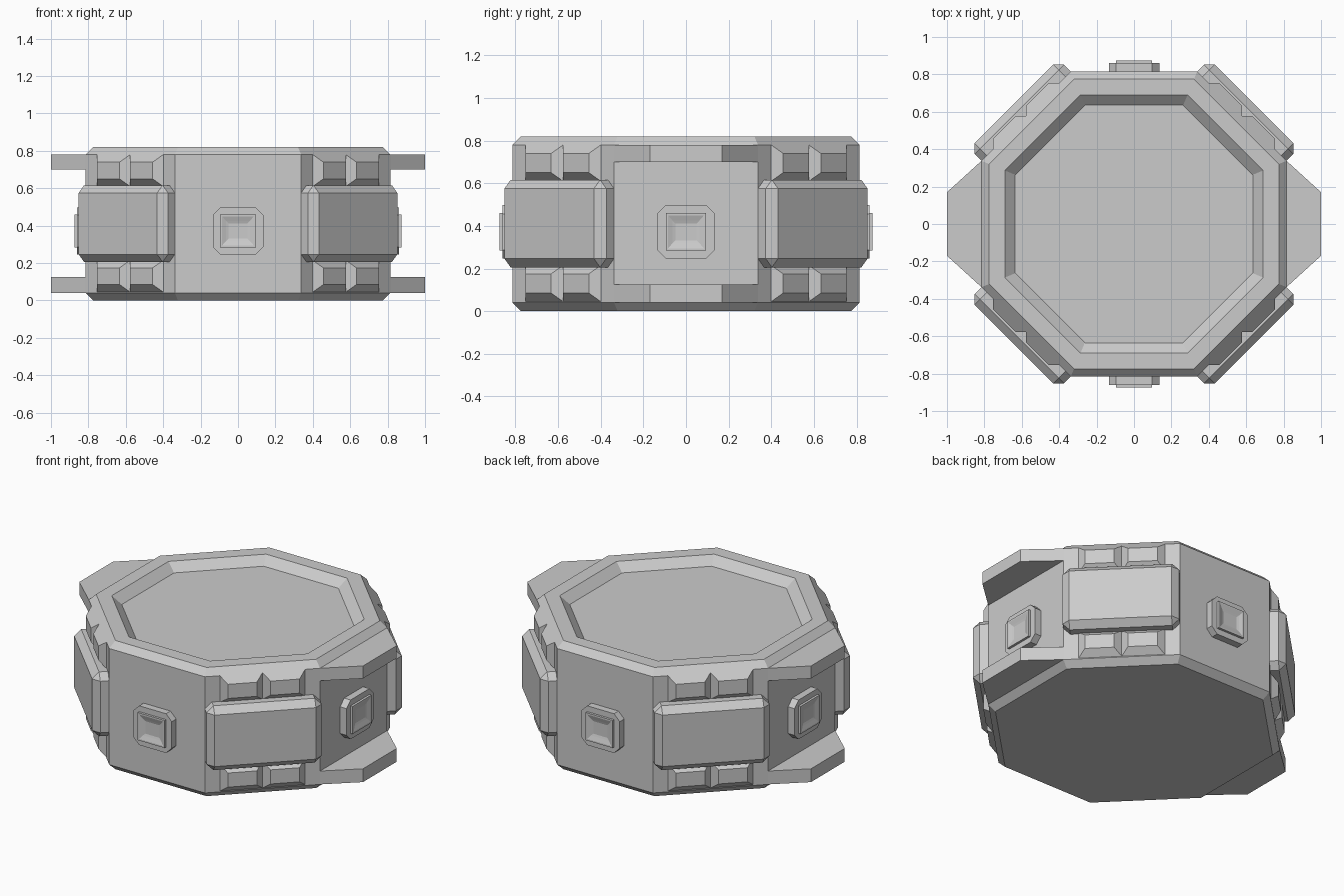
import bpy, bmesh
from math import pi, sin, cos
from mathutils import Matrix

if "Cube" in bpy.data.objects:
    bpy.data.objects.remove(bpy.data.objects["Cube"])


def loft(name, rings, matrix=None):
    """Join equal-length point rings with quads and cap both ends."""
    bm = bmesh.new()
    loops = [[bm.verts.new(p) for p in ring] for ring in rings]
    n = len(loops[0])
    for a, b in zip(loops, loops[1:]):
        for i in range(n):
            j = (i + 1) % n
            bm.faces.new((a[i], a[j], b[j], b[i]))
    bm.faces.new(loops[0])
    bm.faces.new(loops[-1])
    return finish(name, bm, matrix)


def finish(name, bm, matrix=None):
    bmesh.ops.recalc_face_normals(bm, faces=bm.faces)
    mesh = bpy.data.meshes.new(name)
    bm.to_mesh(mesh)
    bm.free()
    obj = bpy.data.objects.new(name, mesh)
    bpy.context.collection.objects.link(obj)
    if matrix:
        obj.matrix_world = matrix
    return obj


def octagon(apothem, z):
    r = apothem / cos(pi / 8)
    return [(r * cos(pi / 8 + i * pi / 4), r * sin(pi / 8 + i * pi / 4), z) for i in range(8)]


def rect(d, s0, s1, z0, z1):
    """Upright rectangle at distance d along local +x."""
    return [(d, s0, z0), (d, s1, z0), (d, s1, z1), (d, s0, z1)]


def cut_rect(d, w, h, c, z):
    """Upright rectangle with clipped corners."""
    return [(d, s, z + t) for s, t in ((w - c, -h), (w, c - h), (w, h - c), (w - c, h),
                                       (c - w, h), (-w, h - c), (-w, c - h), (c - w, -h))]


# Octagonal body with chamfered rims and a recessed top
loft("body", [octagon(a, z) for a, z in
              ((0.775, 0), (0.815, 0.04), (0.815, 0.78), (0.775, 0.82), (0.69, 0.82), (0.635, 0.77))])

# Emblem-like sockets on the four straight sides
ZC = 0.372
for k in range(4):
    turn = Matrix.Rotation(k * pi / 2, 4, 'Z')
    loft("socket_plate", [cut_rect(0.80, 0.135, 0.125, 0.04, ZC),
                          cut_rect(0.86, 0.135, 0.125, 0.04, ZC)], turn)
    loft("socket_frame", [rect(d, -w, w, ZC - h, ZC + h) for d, w, h in
                          ((0.85, 0.095, 0.088), (0.875, 0.095, 0.088), (0.875, 0.085, 0.078),
                           (0.866, 0.063, 0.053), (0.862, 0.05, 0.04))], turn)

# Side fins, two per side
for k in (0, 1):
    turn = Matrix.Rotation(k * pi, 4, 'Z')
    for z0, z1 in ((0.04, 0.125), (0.70, 0.78)):
        outline = ((0.80, -0.338), (0.815, -0.338), (1.0, -0.17),
                   (1.0, 0.17), (0.815, 0.338), (0.80, 0.338))
        loft("side_fin", [[(x, y, z) for x, y in outline] for z in (z0, z1)], turn)

# Diagonal sides: thick bevelled pad between rows of small blocks
for k in range(4):
    turn = Matrix.Rotation(pi / 4 + k * pi / 2, 4, 'Z')
    bm = bmesh.new()
    bmesh.ops.create_cube(bm, size=1, matrix=Matrix.Translation((0.839, 0, 0.411))
                          @ Matrix.Diagonal((0.138, 0.676, 0.41, 1)))
    bmesh.ops.bevel(bm, geom=bm.edges[:], offset=0.041, segments=1, affect='EDGES')
    finish("corner_pad", bm, turn)
    for z0, z1 in ((0.045, 0.215), (0.61, 0.78)):
        for s0 in (-0.25, 0.0):
            s1, c = s0 + 0.25, 0.04
            loft("corner_block", [rect(0.80, s0, s1, z0, z1), rect(0.815, s0, s1, z0, z1),
                                  rect(0.855, s0 + c, s1 - c, z0 + c, z1 - c)], turn)
